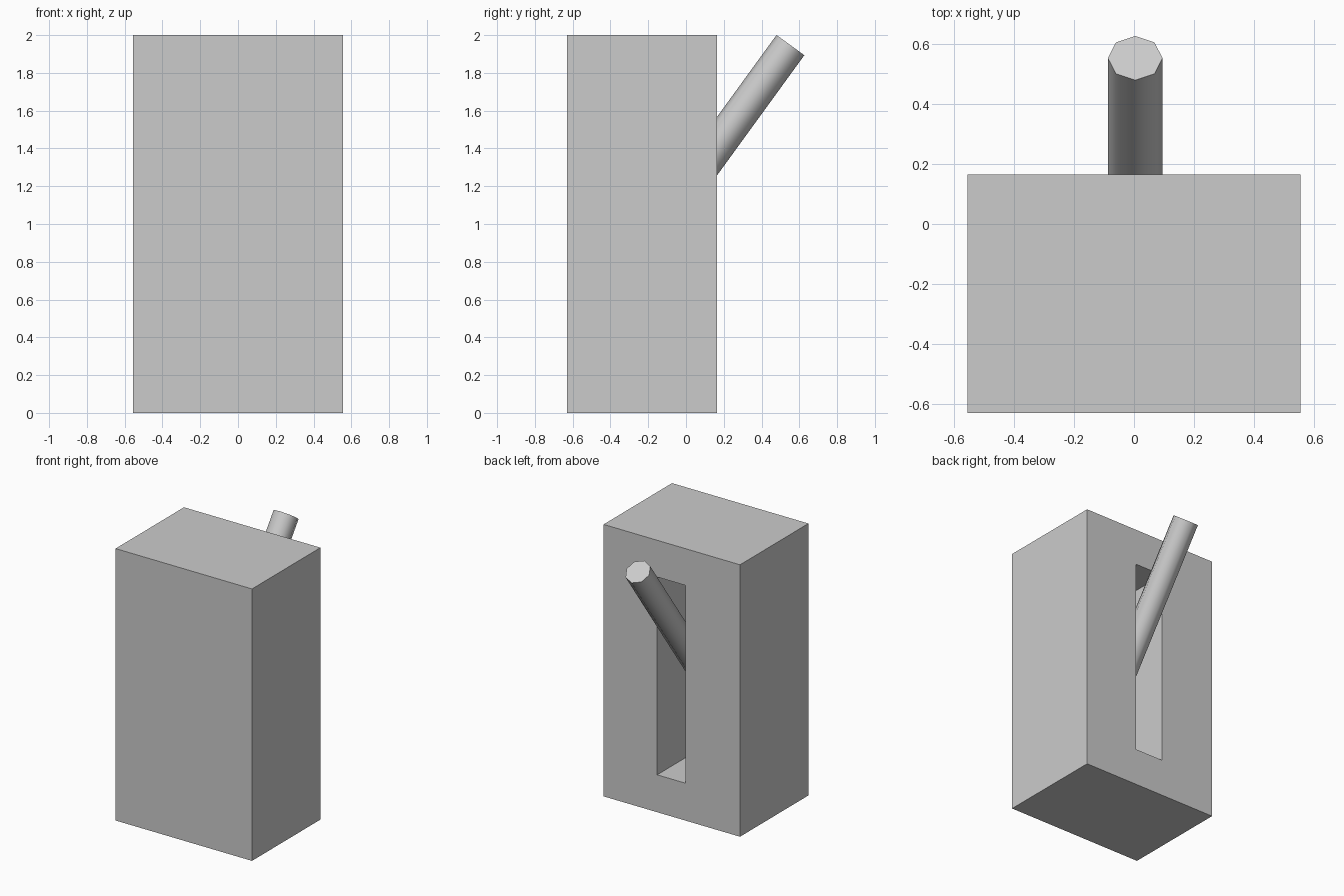
import bpy, bmesh
from math import radians
from mathutils import Vector

if "Cube" in bpy.data.objects:
    bpy.data.objects.remove(bpy.data.objects["Cube"])

FRONT, BACK = -0.63, 0.165
SLOT_DEPTH = 0.40

# Housing: box with a tall slot sunk into the back face
bm = bmesh.new()
bmesh.ops.create_cube(bm, size=1)
for v in bm.verts:
    v.co = (v.co.x * 1.11, FRONT + (v.co.y + 0.5) * (BACK - FRONT), (v.co.z + 0.5) * 2)
back = max(bm.faces, key=lambda f: f.calc_center_median().y)
rim = bmesh.ops.extrude_discrete_faces(bm, faces=[back])["faces"][0]
for v in rim.verts:
    v.co.x = 0.004 + (0.115 if v.co.x > 0 else -0.115)
    v.co.z = 1.73 if v.co.z > 1 else 0.275
floor = bmesh.ops.extrude_discrete_faces(bm, faces=[rim])["faces"][0]
for v in floor.verts:
    v.co.y -= SLOT_DEPTH
bmesh.ops.recalc_face_normals(bm, faces=bm.faces)
mesh = bpy.data.meshes.new("housing")
bm.to_mesh(mesh)
bm.free()
housing = bpy.data.objects.new("housing", mesh)
bpy.context.collection.objects.link(housing)

# Lever: eight-sided rod tilted up and out of the slot
tilt, length = radians(-36), 1.29
tip = Vector((0.004, 0.553, 1.947))
axis = Vector((0, 0.588, 0.809))
bpy.ops.mesh.primitive_cylinder_add(vertices=8, radius=0.091, depth=length,
                                    location=tip - axis * length / 2,
                                    rotation=(tilt, 0, 0))
lever = bpy.context.object
lever.name = "lever"
bpy.ops.object.shade_smooth_by_angle(angle=radians(50))
